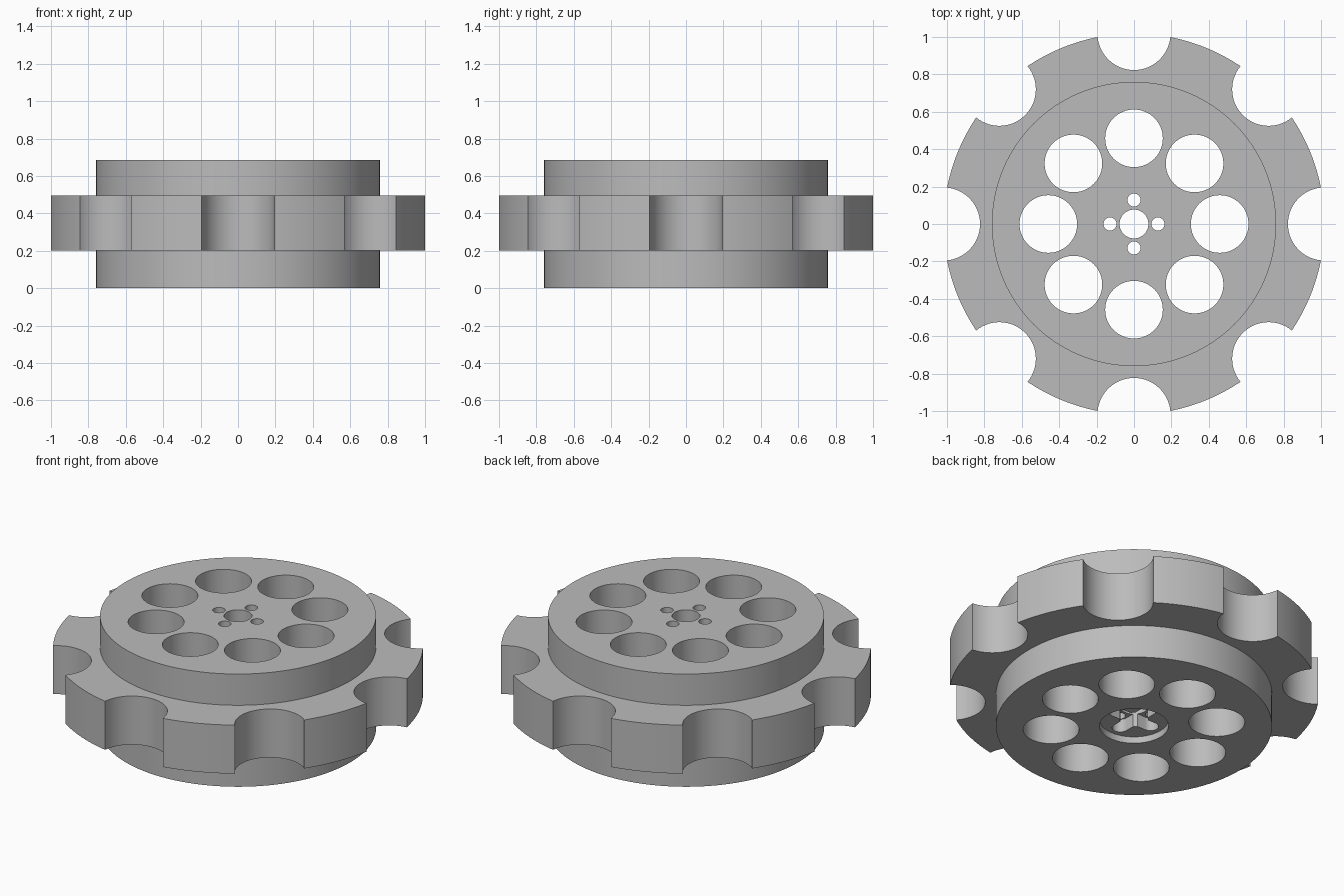
import bpy
from math import cos, sin, tau, radians

if "Cube" in bpy.data.objects:
    bpy.data.objects.remove(bpy.data.objects["Cube"], do_unlink=True)

GREY = (0.5, 0.5, 0.5, 1)
mat = bpy.data.materials.new("plain grey")
mat.use_nodes = True
mat.diffuse_color = GREY
mat.node_tree.nodes["Principled BSDF"].inputs["Base Color"].default_value = GREY


def cylinder(name, radius, z0, z1, x=0, y=0, sides=64):
    bpy.ops.mesh.primitive_cylinder_add(vertices=sides, radius=radius, depth=z1 - z0,
                                        location=(x, y, (z0 + z1) / 2))
    ob = bpy.context.object
    ob.name = name
    ob.data.materials.append(mat)
    return ob


def block(name, sx, sy, z0, z1):
    bpy.ops.mesh.primitive_cube_add(size=1, location=(0, 0, (z0 + z1) / 2))
    ob = bpy.context.object
    ob.name = name
    ob.scale = (sx, sy, z1 - z0)
    ob.data.materials.append(mat)
    return ob


def combine(target, tool, operation):
    """Apply a boolean and discard the tool object."""
    mod = target.modifiers.new(operation, 'BOOLEAN')
    mod.operation, mod.object, mod.solver = operation, tool, 'EXACT'
    bpy.context.view_layer.objects.active = target
    bpy.ops.object.modifier_apply(modifier=mod.name)
    bpy.data.objects.remove(tool, do_unlink=True)


def cut_ring(target, count, ring, radius, z0, z1, sides=48):
    """Cut evenly spaced round holes on a circle."""
    for i in range(count):
        a = tau * i / count
        combine(target, cylinder("cutter", radius, z0, z1, ring * cos(a), ring * sin(a), sides),
                'DIFFERENCE')


TOP = 0.685

# Rim with eight scalloped notches
wheel = cylinder("notched_wheel", 1.018, 0.2, 0.495, sides=128)
cut_ring(wheel, 8, 1.018, 0.195, 0.1, 0.6, 64)

# Hub drum through the rim
combine(wheel, cylinder("hub", 0.76, 0, TOP, sides=128), 'UNION')

# Large lightening holes, centre bore and screw holes
cut_ring(wheel, 8, 0.458, 0.154, -0.1, TOP + 0.1, 64)
combine(wheel, cylinder("bore", 0.077, -0.1, TOP + 0.1), 'DIFFERENCE')
cut_ring(wheel, 4, 0.128, 0.035, -0.1, TOP + 0.1, 32)

# Underside: shallow round recess and a round-ended cross pocket above it
combine(wheel, cylinder("recess", 0.19, -0.1, 0.04), 'DIFFERENCE')
cut_ring(wheel, 4, 0.118, 0.045, -0.1, 0.12, 32)
for size in ((0.236, 0.09), (0.09, 0.236)):
    combine(wheel, block("slot", *size, -0.1, 0.12), 'DIFFERENCE')

# Smooth the round walls, keep the rims sharp
bpy.ops.object.select_all(action='DESELECT')
wheel.select_set(True)
bpy.context.view_layer.objects.active = wheel
bpy.ops.object.transform_apply(location=True, rotation=True, scale=True)
bpy.ops.object.shade_smooth_by_angle(angle=radians(30))
